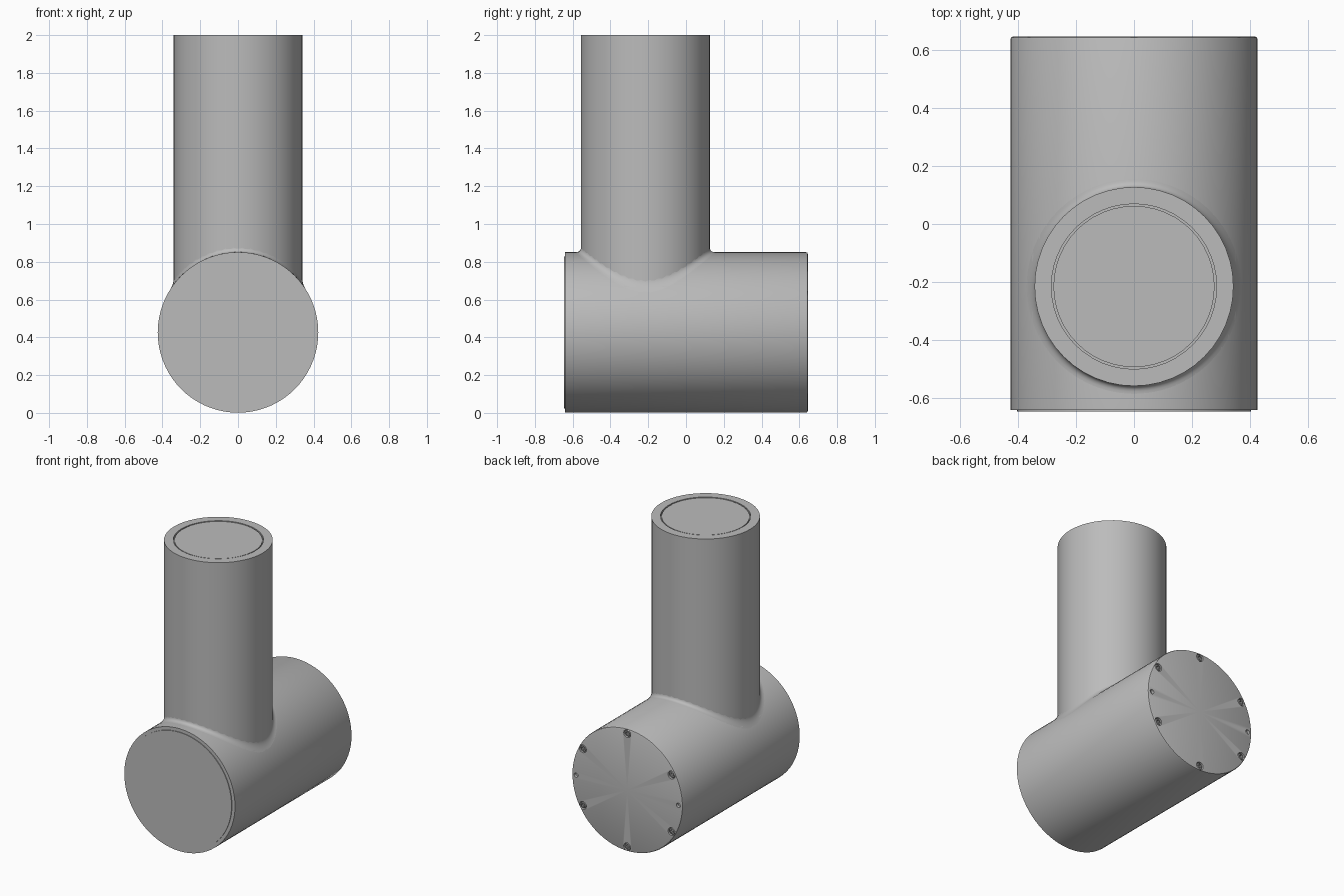
import bpy, bmesh
from math import sin, cos, pi, radians, sqrt
from mathutils import Matrix, Vector

if "Cube" in bpy.data.objects:
    bpy.data.objects.remove(bpy.data.objects["Cube"])

# One grey for the whole part
grey = bpy.data.materials.new("neutral grey")
grey.use_nodes = True
colour = (0.5, 0.5, 0.5, 1)
grey.diffuse_color = colour
grey.node_tree.nodes["Principled BSDF"].inputs["Base Color"].default_value = colour

R, ZC = 0.425, 0.426          # housing radius and axis height
TR, TY = 0.342, -0.215        # upright tube radius and y position
BACK, FRONT = 0.645, -0.64
ALONG_Y = Matrix.Translation((0, 0, ZC)) @ Matrix.Rotation(radians(-90), 4, 'X')
UPRIGHT = Matrix.Translation((0, TY, 0))


def finish(name, bm):
    bmesh.ops.remove_doubles(bm, verts=bm.verts, dist=1e-5)
    bmesh.ops.recalc_face_normals(bm, faces=bm.faces)
    mesh = bpy.data.meshes.new(name)
    bm.to_mesh(mesh)
    bm.free()
    mesh.materials.append(grey)
    obj = bpy.data.objects.new(name, mesh)
    bpy.context.collection.objects.link(obj)
    return obj


def smooth(obj):
    bpy.ops.object.select_all(action='DESELECT')
    obj.select_set(True)
    bpy.context.view_layer.objects.active = obj
    bpy.ops.object.shade_smooth_by_angle(angle=radians(30))


def lathe(bm, profile, matrix, steps):
    """Spin a (radius, height) profile about the matrix's local z axis."""
    verts = [bm.verts.new((r, 0, h)) for r, h in profile]
    edges = [bm.edges.new(pair) for pair in zip(verts, verts[1:])]
    bmesh.ops.spin(bm, geom=verts + edges, cent=(0, 0, 0), axis=(0, 0, 1),
                   angle=2 * pi, steps=steps, use_merge=True)
    new = [v for v in bm.verts if not v.tag]
    bmesh.ops.transform(bm, matrix=matrix, verts=new)
    for v in new:
        v.tag = True


def turned(name, profile, matrix, steps):
    bm = bmesh.new()
    lathe(bm, profile, matrix, steps)
    return finish(name, bm)


# Places around the back face: six screws and two small pin holes
def on_back(angle, radius):
    return Matrix.Translation((radius * cos(angle), BACK, ZC + radius * sin(angle))) \
        @ Matrix.Rotation(radians(-90), 4, 'X')


screws = [on_back(radians(30 + 60 * i), 0.393) for i in range(6)]
pins = [on_back(a, 0.393) for a in (0, pi)]

# Horizontal housing with a softened back edge
housing = turned("housing", [(0, FRONT), (R, FRONT), (R, BACK - 0.01),
                             (R - 0.003, BACK - 0.003), (R - 0.01, BACK), (0, BACK)],
                 ALONG_Y, 72)
bm = bmesh.new()
for places, radius, depth in ((screws, 0.027, 0.02), (pins, 0.015, 0.02)):
    for place in places:
        lathe(bm, [(0, -depth), (radius, -depth), (radius, 0.02), (0, 0.02)], place, 20)
cutter = finish("hole_cutter", bm)
cutter.hide_render = True
mod = housing.modifiers.new("holes", 'BOOLEAN')
mod.operation, mod.solver, mod.object = 'DIFFERENCE', 'EXACT', cutter
bpy.context.view_layer.objects.active = housing
bpy.ops.object.modifier_apply(modifier=mod.name)
bpy.data.objects.remove(cutter)
smooth(housing)

# Screw heads with hexagonal sockets
bm = bmesh.new()
for place in screws:
    lathe(bm, [(0.012, -0.004), (0.019, -0.004), (0.022, -0.008), (0.022, -0.02)], place, 18)
    lathe(bm, [(0.012, -0.004), (0.011, -0.015), (0, -0.015)], place, 6)
smooth(finish("screw_heads", bm))

# Slightly raised front cover
smooth(turned("front_cover", [(0.402, FRONT), (0.402, FRONT - 0.005), (0, FRONT - 0.005)],
              ALONG_Y, 72))

# Upright tube, with a thin groove around its end plug
smooth(turned("upright_tube", [(TR, 0.6), (TR, 2), (0.284, 2), (0.284, 1.985),
                               (0.277, 1.985), (0.277, 1.998), (0, 1.998)], UPRIGHT, 48))

# Fillet blending the tube into the housing
bm = bmesh.new()
W, N, M = 0.027, 96, 6


def saddle(a, r):
    x = r * cos(a)
    return Vector((x, TY + r * sin(a), ZC + sqrt(R * R - x * x)))


rows = []
for i in range(N):
    a = 2 * pi * i / N
    corner, foot = saddle(a, TR - 0.001), saddle(a, TR + W)
    top = corner + Vector((0, 0, W))
    rows.append([bm.verts.new(top.lerp(corner, t).lerp(corner.lerp(foot, t), t))
                 for t in (j / M for j in range(M + 1))])
for i in range(N):
    for j in range(M):
        bm.faces.new((rows[i - 1][j], rows[i][j], rows[i][j + 1], rows[i - 1][j + 1]))
fillet = finish("joint_fillet", bm)
# Normals face outward, away from the joint
if sum(p.normal.z for p in fillet.data.polygons) < 0:
    fillet.data.flip_normals()
smooth(fillet)
